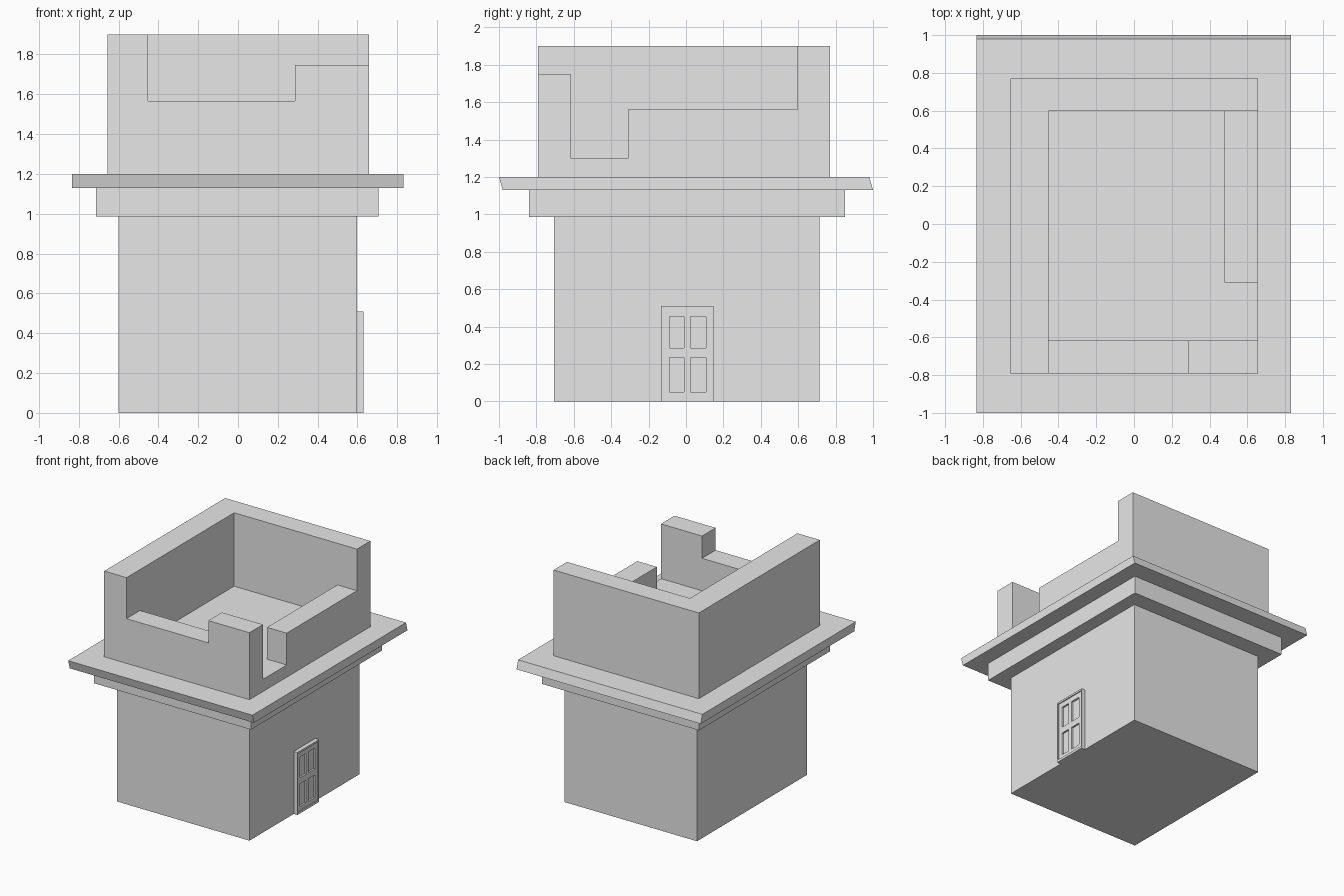
import bpy
import bmesh

default_cube = bpy.data.objects.get("Cube")
if default_cube:
    bpy.data.objects.remove(default_cube, do_unlink=True)

stone = bpy.data.materials.new("light_grey")
stone.use_nodes = True
GREY = (0.8, 0.8, 0.8, 1)
stone.diffuse_color = GREY
stone.node_tree.nodes["Principled BSDF"].inputs["Base Color"].default_value = GREY


def boxes(name, spans):
    """One object made of boxes, each given as (x span, y span, z span)."""
    bm = bmesh.new()
    for span in spans:
        for v in bmesh.ops.create_cube(bm, size=1)["verts"]:
            v.co = [lo + (c + 0.5) * (hi - lo) for c, (lo, hi) in zip(v.co, span)]
    mesh = bpy.data.meshes.new(name)
    bm.to_mesh(mesh)
    bm.free()
    mesh.materials.append(stone)
    obj = bpy.data.objects.new(name, mesh)
    bpy.context.collection.objects.link(obj)
    return obj


# Lower storey and the band above it
boxes("lower_storey", [((-0.6, 0.597), (-0.705, 0.715), (0, 0.987))])
boxes("band", [((-0.713, 0.705), (-0.84, 0.85), (0.987, 1.13))])

# Ledge, its top leaning a little towards the front
ledge = boxes("ledge", [((-0.834, 0.831), (-0.98, 1.0), (1.13, 1.2))])
for v in ledge.data.vertices:
    if v.co.z > 1.15:
        v.co.y -= 0.02

# Broken upper storey: floor, then walls of several heights
X0, X1, Y0, Y1 = -0.655, 0.657, -0.791, 0.77
LEFT, RIGHT, FRONT, BACK = -0.453, 0.48, -0.616, 0.597
FLOOR, TOP = 1.3, 1.9
boxes("upper_floor", [((X0, X1), (Y0, Y1), (1.2, FLOOR))])
boxes("tall_walls", [
    ((X0, LEFT), (Y0, Y1), (FLOOR, TOP)),
    ((LEFT, X1), (BACK, Y1), (FLOOR, TOP)),
])
boxes("low_walls", [
    ((LEFT, 0.286), (Y0, FRONT), (FLOOR, 1.565)),
    ((RIGHT, X1), (-0.31, BACK), (FLOOR, 1.56)),
])
boxes("corner_pier", [((0.286, X1), (Y0, FRONT), (FLOOR, 1.747))])

# Door: thin outer frame, rails and stiles, four sunken panels
D0, D1, H = -0.133, 0.146, 0.51
depth = (0.597, 0.63)
boxes("door_frame", [
    (depth, (D0, D0 + 0.01), (0, H)),
    (depth, (D1 - 0.006, D1), (0, H)),
    (depth, (D0, D1), (H - 0.015, H)),
    (depth, (D0, D1), (0, 0.02)),
])
leaf = (0.597, 0.622)
mid = (D0 + D1) / 2
boxes("door_rails_and_stiles", [
    (leaf, (y - 0.017, y + 0.017), (0.02, H - 0.015))
    for y in (D0 + 0.027, mid, D1 - 0.023)
] + [
    (leaf, (D0 + 0.01, D1 - 0.006), span)
    for span in ((0.02, 0.05), (0.235, 0.285), (0.455, H - 0.015))
])
boxes("door_panels", [((0.597, 0.608), (D0 + 0.01, D1 - 0.006), (0.02, H - 0.015))])
